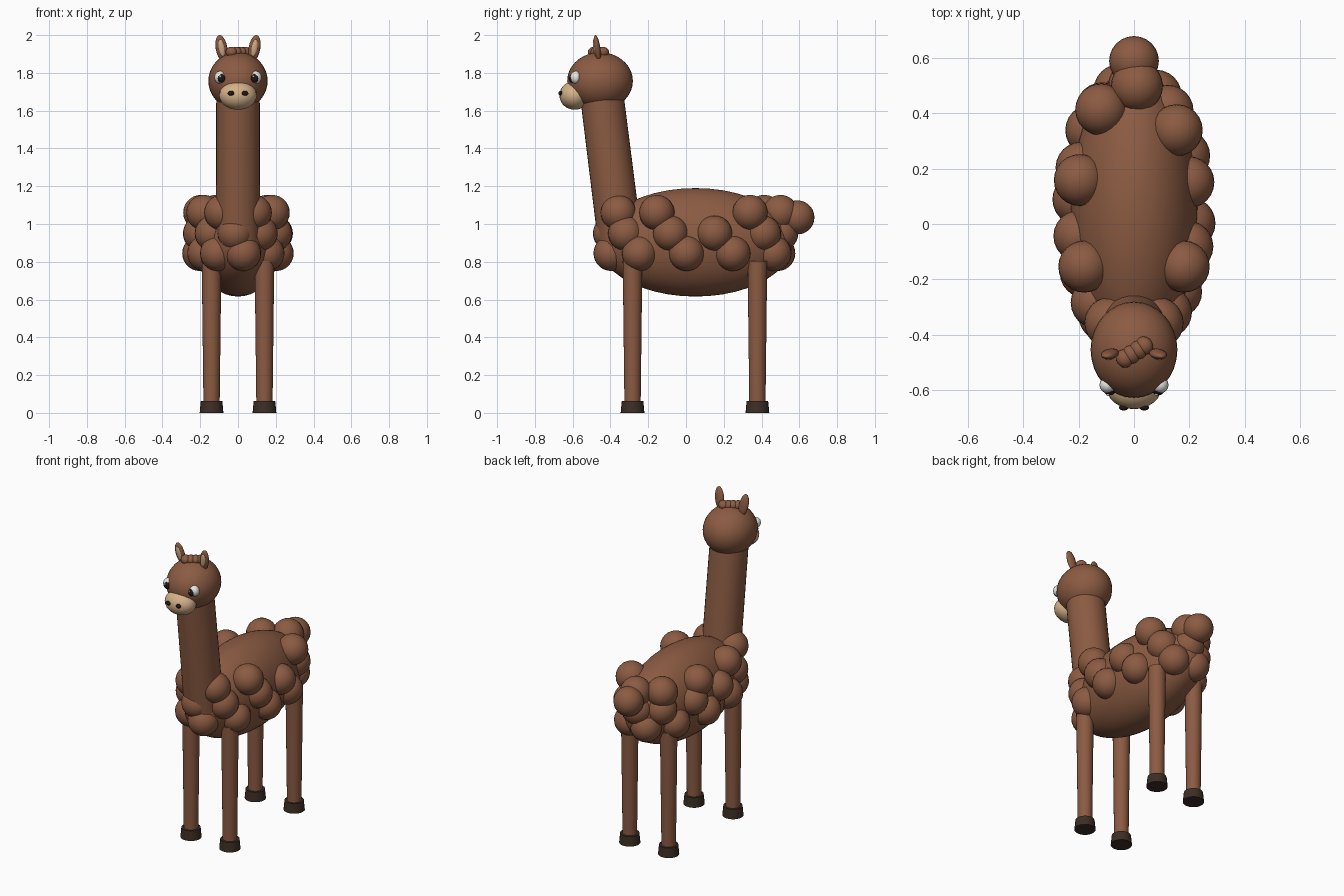
import bpy, math
from mathutils import Vector

if "Cube" in bpy.data.objects:
    bpy.data.objects.remove(bpy.data.objects["Cube"])


def material(name, rgb):
    m = bpy.data.materials.new(name)
    m.diffuse_color = (*rgb, 1)
    m.use_nodes = True
    m.node_tree.nodes["Principled BSDF"].inputs["Base Color"].default_value = m.diffuse_color
    return m


WOOL = material("brown_wool", (0.26, 0.105, 0.055))
TAN = material("tan", (0.66, 0.44, 0.25))
HOOF = material("dark_hoof", (0.045, 0.027, 0.018))
WHITE = material("eye_white", (0.85, 0.85, 0.83))
BLACK = material("near_black", (0.015, 0.010, 0.008))


def finish(name, mat):
    o = bpy.context.object
    o.name = name
    o.data.materials.append(mat)
    bpy.ops.object.shade_smooth_by_angle(angle=math.radians(40))
    return o


def ball(name, loc, size, mat, rot=(0, 0, 0), seg=24):
    bpy.ops.mesh.primitive_uv_sphere_add(segments=seg, ring_count=seg // 2 + 2,
                                         radius=1, location=loc, rotation=rot)
    bpy.context.object.scale = size
    bpy.ops.object.transform_apply(location=False, rotation=False, scale=True)
    return finish(name, mat)


def tube(name, start, end, r1, r2, mat, seg=24):
    a, b = Vector(start), Vector(end)
    d = b - a
    bpy.ops.mesh.primitive_cone_add(vertices=seg, radius1=r1, radius2=r2, depth=d.length,
                                    location=(a + b) / 2,
                                    rotation=d.to_track_quat('Z', 'Y').to_euler())
    return finish(name, mat)


# Body and neck
ball("body", (0, 0.05, 0.903), (0.23, 0.515, 0.287), WOOL, seg=40)
tube("neck", (0, -0.348, 0.90), (0, -0.448, 1.70), 0.117, 0.115, WOOL, 32)

# Wool puffs in three rings; angles are measured from the rear toward +x
rings = [
    (1.06, (3, 50, 117, 155, 205, 243, 284, 324)),
    (0.95, (0, 37, 77, 107, 145, 184, 222, 258, 290, 325)),
    (0.845, (23, 64, 96, 131, 172, 212, 240, 275, 310, 345)),
]
for z, angles in rings:
    for deg in angles:
        a = math.radians(deg)
        ball("wool_puff", (0.202 * math.sin(a), 0.05 + 0.45 * math.cos(a), z),
             (0.094,) * 3, WOOL)
ball("tail", (0, 0.59, 1.035), (0.09, 0.09, 0.09), WOOL)

# Legs and hooves
for x in (-0.14, 0.14):
    for y in (-0.283, 0.378):
        tube("leg", (x, y, 0.05), (x, y, 0.805), 0.043, 0.052, WOOL)
        tube("hoof", (x, y, 0), (x, y, 0.062), 0.063, 0.057, HOOF)

# Head and muzzle
ball("head", (0, -0.455, 1.757), (0.157, 0.174, 0.152), WOOL, seg=32)
ball("muzzle", (0, -0.59, 1.681), (0.1, 0.08, 0.076), TAN)

# Paired face parts
for s in (-1, 1):
    ball("nostril", (s * 0.037, -0.664, 1.692), (0.018, 0.011, 0.013), BLACK, seg=12)
    ball("eye", (s * 0.094, -0.583, 1.776), (0.031, 0.03, 0.034), WHITE, seg=16)
    ball("pupil", (s * 0.088, -0.603, 1.771), (0.021, 0.017, 0.023), BLACK, seg=16)
    ball("eye_glint", (s * 0.088 - 0.006, -0.617, 1.781), (0.006, 0.005, 0.006), WHITE, seg=8)
    tilt = (math.radians(8), math.radians(s * 10), 0)
    ball("ear", (s * 0.087, -0.47, 1.93), (0.031, 0.017, 0.072), WOOL, tilt, 16)
    ball("inner_ear", (s * 0.087, -0.483, 1.932), (0.016, 0.008, 0.046), TAN, tilt, 16)

# Forelock running diagonally between the ears
for x, y in ((-0.035, -0.487), (-0.01, -0.472), (0.015, -0.456), (0.038, -0.44)):
    ball("forelock", (x, y, 1.91), (0.03, 0.034, 0.028), WOOL, (0, 0, math.radians(30)), 16)
